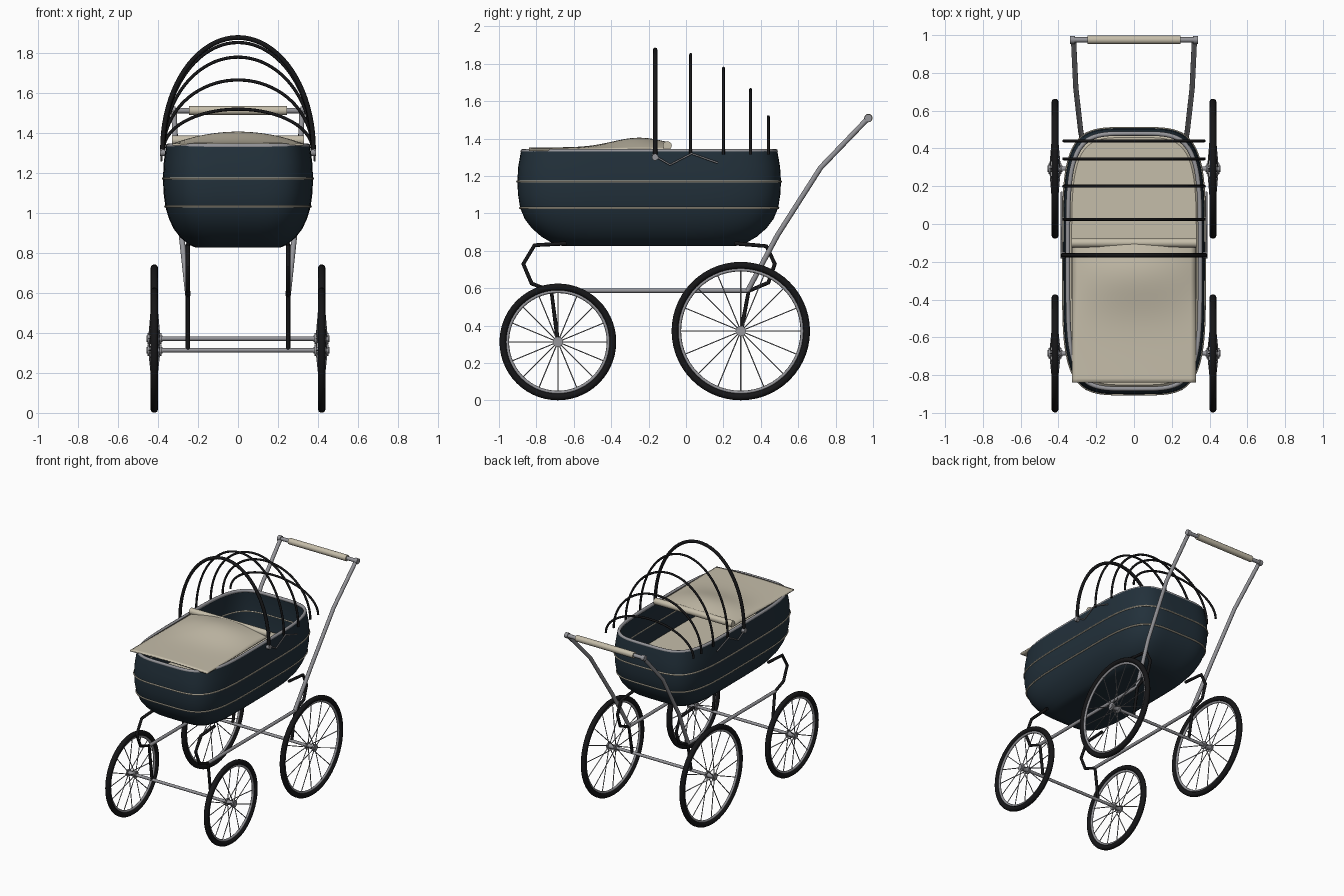
import bpy, bmesh, math
from mathutils import Vector

if "Cube" in bpy.data.objects:
    bpy.data.objects.remove(bpy.data.objects["Cube"], do_unlink=True)


def material(name, r, g, b):
    m = bpy.data.materials.new(name)
    m.use_nodes = True
    m.diffuse_color = (r, g, b, 1)
    m.node_tree.nodes["Principled BSDF"].inputs["Base Color"].default_value = (r, g, b, 1)
    return m


NAVY = material("navy", 0.016, 0.030, 0.043)
CREAM = material("cream", 0.56, 0.51, 0.40)
STEEL = material("steel", 0.30, 0.30, 0.32)
BLACK = material("black", 0.008, 0.008, 0.009)


def finish(name, mesh, mat, angle=40):
    mesh.materials.clear()
    mesh.materials.append(mat)
    ob = bpy.data.objects.new(name, mesh)
    bpy.context.collection.objects.link(ob)
    bpy.ops.object.select_all(action='DESELECT')
    ob.select_set(True)
    bpy.context.view_layer.objects.active = ob
    bpy.ops.object.shade_smooth_by_angle(angle=math.radians(angle))
    return ob


def tube(name, paths, radius, mat, cyclic=False, sides=2):
    """Round tubes along one or more point paths, as one mesh."""
    cu = bpy.data.curves.new(name, 'CURVE')
    cu.dimensions = '3D'
    cu.bevel_depth = radius
    cu.bevel_resolution = sides
    cu.use_fill_caps = True
    for path in paths:
        sp = cu.splines.new('POLY')
        sp.points.add(len(path) - 1)
        for p, co in zip(sp.points, path):
            p.co = (*co, 1)
        sp.use_cyclic_u = cyclic
    tmp = bpy.data.objects.new(name + "_path", cu)
    bpy.context.collection.objects.link(tmp)
    dg = bpy.context.evaluated_depsgraph_get()
    mesh = bpy.data.meshes.new_from_object(tmp.evaluated_get(dg))
    bpy.data.objects.remove(tmp, do_unlink=True)
    return finish(name, mesh, mat, 50)


def both_sides(path):
    return [path, [(-x, y, z) for x, y, z in path]]


# Plan outline of the tub: a squarish oval
MID_Y = -0.197


def outline(a, b, z, n=96):
    def power(v):
        return math.copysign(abs(v) ** (2 / 4.4), v)
    angles = [2 * math.pi * i / n for i in range(n)]
    return [(a * power(math.cos(t)), MID_Y + b * power(math.sin(t)), z) for t in angles]


def loft(name, rings, mat, cap_start=True, cap_end=True):
    bm = bmesh.new()
    loops = [[bm.verts.new(p) for p in outline(a, b, z)] for z, a, b in rings]
    for lo, hi in zip(loops, loops[1:]):
        for i in range(len(lo)):
            j = (i + 1) % len(lo)
            bm.faces.new((lo[i], lo[j], hi[j], hi[i]))
    if cap_start:
        bm.faces.new(loops[0][::-1])
    if cap_end:
        bm.faces.new(loops[-1])
    mesh = bpy.data.meshes.new(name)
    bm.to_mesh(mesh)
    bm.free()
    return finish(name, mesh, mat)


# Tub with an inner wall, padded floor, rim and pinstripes
loft("tub", [(0.825, 0.21, 0.46), (0.84, 0.245, 0.515), (0.875, 0.287, 0.575),
             (0.92, 0.322, 0.627), (0.97, 0.345, 0.665), (1.03, 0.363, 0.69),
             (1.10, 0.372, 0.701), (1.17, 0.375, 0.705), (1.25, 0.371, 0.70),
             (1.335, 0.36, 0.685), (1.335, 0.345, 0.67), (1.17, 0.357, 0.687),
             (1.0, 0.34, 0.665)], NAVY)
loft("mattress", [(1.0, 0.34, 0.665), (1.05, 0.345, 0.67), (1.065, 0.33, 0.655)], CREAM)
tube("tub_rim", [outline(0.35, 0.676, 1.333)], 0.012, STEEL, True)
tube("pinstripes", [outline(0.375, 0.705, 1.17), outline(0.363, 0.69, 1.03)],
     0.006, CREAM, True, 1)
tube("inner_stripe", [outline(0.357, 0.687, 1.17)], 0.005, CREAM, True, 1)

# Apron: a sheet that swells toward its rear edge, ending in a roll
bm = bmesh.new()
bmesh.ops.create_grid(bm, x_segments=24, y_segments=32, size=1)
for v in bm.verts:
    u = v.co.x
    y = -0.465 + 0.375 * v.co.y
    swell = 0.008 + 0.052 * math.exp(-((y + 0.25) / 0.2) ** 2)
    v.co = (0.327 * u, y, 1.345 + swell * (1 - u * u))
sheet = bpy.data.meshes.new("apron")
bm.to_mesh(sheet)
bm.free()
apron = finish("apron", sheet, CREAM)
solid = apron.modifiers.new("thickness", 'SOLIDIFY')
solid.thickness = 0.01
tube("apron_roll", [[(-0.33, -0.1, 1.362), (0.33, -0.1, 1.362)]], 0.024, CREAM, sides=4)


# Hood hoops, the front one heavier
def hoop(y, top, width=0.372, base=1.315):
    arc = [math.pi * i / 40 for i in range(41)]
    return [(width * math.cos(t), y, base + (top - base) * math.sin(t)) for t in arc]


tube("front_hoop", [hoop(-0.165, 1.875, 0.377)], 0.012, BLACK)
tube("hoops", [hoop(0.025, 1.85), hoop(0.2, 1.777), hoop(0.345, 1.663), hoop(0.44, 1.517)],
     0.008, BLACK)

# Folding hood stays and their pivots
stay = [(0.383, -0.18, 1.315), (0.383, -0.085, 1.26), (0.383, 0.03, 1.32), (0.383, 0.17, 1.27)]
tube("hood_stays", both_sides(stay), 0.005, STEEL)
tube("hood_pivots", both_sides([(0.365, -0.165, 1.3), (0.39, -0.165, 1.3)]), 0.018, STEEL)

# Sprung chassis
front_spring = [(-0.64, 0.84), (-0.81, 0.83), (-0.87, 0.73), (-0.825, 0.625),
                (-0.72, 0.585), (-0.685, 0.315)]
rear_spring = [(0.26, 0.84), (0.43, 0.825), (0.475, 0.73), (0.44, 0.63),
               (0.335, 0.585), (0.295, 0.372)]
for label, profile in (("front_springs", front_spring), ("rear_springs", rear_spring)):
    tube(label, both_sides([(0.25, y, z) for y, z in profile]), 0.011, BLACK)
tube("side_rails", both_sides([(0.25, -0.72, 0.587), (0.25, 0.34, 0.587)]), 0.012, STEEL)

# Push handle
arm = [(0.25, 0.33, 0.587), (0.282, 0.49, 0.885), (0.308, 0.72, 1.245), (0.32, 0.975, 1.51)]
tube("handle_arms", both_sides(arm), 0.014, STEEL, sides=3)


def bar(name, half, y, z, radius, mat):
    return tube(name, [[(-half, y, z), (half, y, z)]], radius, mat, sides=4)


bar("handle_bar", 0.335, 0.975, 1.51, 0.014, STEEL)
bar("handle_grip", 0.245, 0.975, 1.51, 0.023, CREAM)
tube("handle_knobs", both_sides([(0.312, 0.975, 1.51), (0.338, 0.975, 1.51)]), 0.021, STEEL, sides=3)

# Wheels and axles
WHEEL_X = 0.418


def circle(x, y, z, r, n=56):
    return [(x, y + r * math.cos(2 * math.pi * i / n), z + r * math.sin(2 * math.pi * i / n))
            for i in range(n)]


for label, y, r in (("front", -0.685, 0.313), ("rear", 0.293, 0.371)):
    bar(label + "_axle", 0.44, y, r, 0.011, STEEL)
    for side, s in (("left", 1), ("right", -1)):
        x = s * WHEEL_X
        name = f"{label}_{side}_"
        tube(name + "tyre", [circle(x, y, r, r - 0.019)], 0.019, BLACK, True, 3)
        tube(name + "rim", [circle(x, y, r, r - 0.043)], 0.009, STEEL, True)
        spokes = []
        for i, end in enumerate(circle(x, y, r, r - 0.043, 16)):
            centre = Vector((x + (0.028 if i % 2 else -0.028), y, r))
            spokes.append([centre, Vector(end)])
        tube(name + "spokes", spokes, 0.0032, STEEL, sides=1)
        tube(name + "hub", [[(x - 0.04, y, r), (x + 0.04, y, r)]], 0.017, STEEL, sides=3)
        flanges = [[(x + d - 0.005, y, r), (x + d + 0.005, y, r)] for d in (-0.03, 0.03)]
        tube(name + "flanges", flanges, 0.028, STEEL, sides=4)
